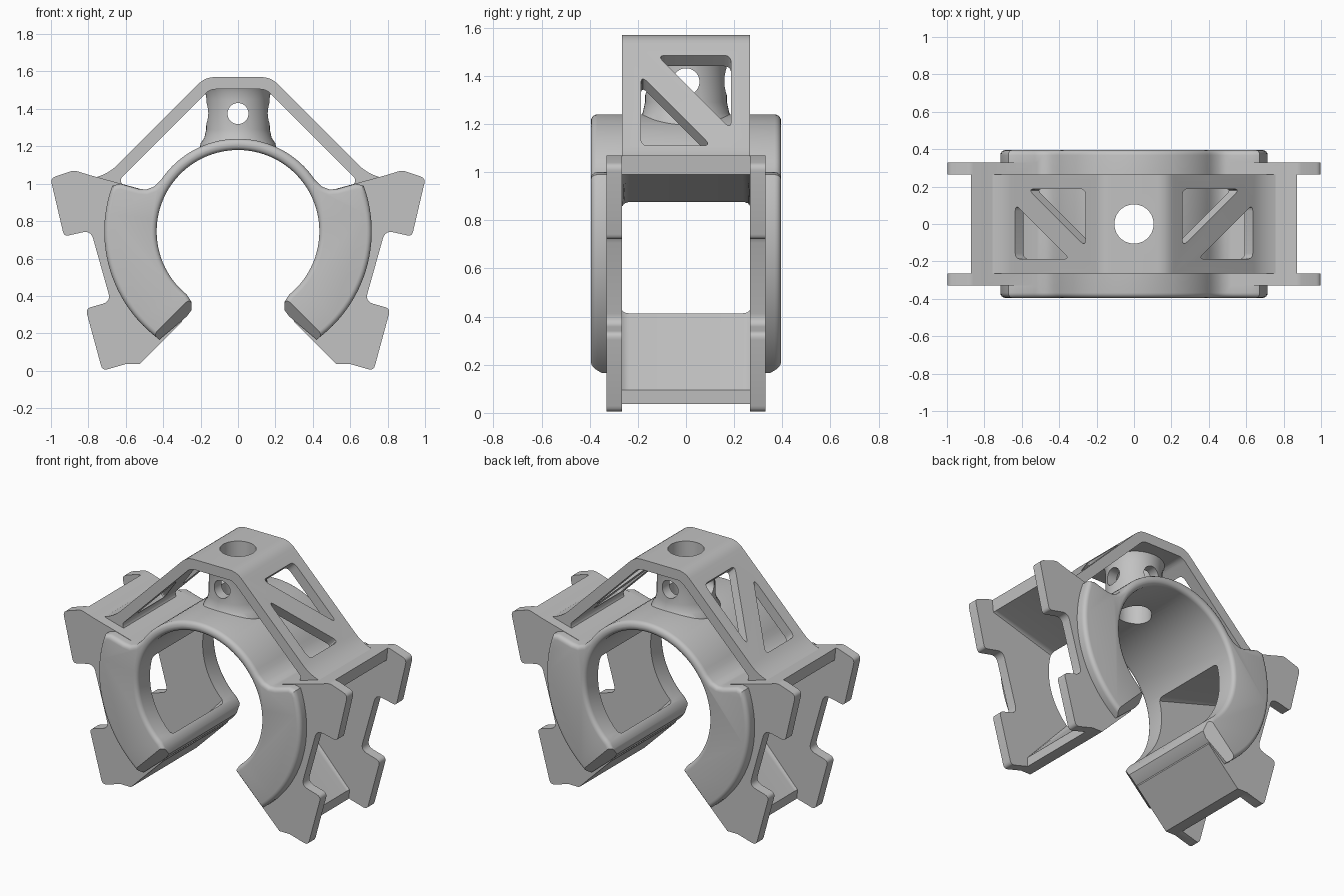
import bpy, bmesh
from math import sin, cos, pi, radians
from mathutils import Matrix, Vector

if "Cube" in bpy.data.objects:
    bpy.data.objects.remove(bpy.data.objects["Cube"], do_unlink=True)

grey = bpy.data.materials.new("plain grey")
grey.use_nodes = True
grey.diffuse_color = (0.54, 0.54, 0.54, 1)
grey.node_tree.nodes["Principled BSDF"].inputs["Base Color"].default_value = grey.diffuse_color

CENTRE, BORE, RIM, CHEEK = 0.745, 0.435, 0.495, 0.715
HALF, FLANGE, WIDE = 0.265, 0.33, 0.395
UPRIGHT = Matrix(((1, 0, 0, 0), (0, 0, 1, 0), (0, 1, 0, 0), (0, 0, 0, 1)))
SLOPE = Matrix(((1, 0, 0.707, 0), (0, 1, 0, 0), (-1, 0, 0.707, 1.745), (0, 0, 0, 1)))
JAW = Matrix(((0.707, 0, 0.707, 0.4), (0, 1, 0, 0), (0.707, 0, -0.707, 0.16), (0, 0, 0, 1)))


def arc(radius, start, end, steps):
    angles = [radians(start + (end - start) * i / steps) for i in range(steps + 1)]
    return [(radius * cos(a), CENTRE + radius * sin(a)) for a in angles]


def rounded(points, steps=5):
    """Soften each corner that carries a third value, its cut-back length."""
    result = []
    for i, p in enumerate(points):
        here = Vector(p[:2])
        if len(p) < 3:
            result.append(here)
            continue
        before, after = Vector(points[i - 1][:2]), Vector(points[(i + 1) % len(points)][:2])
        a = here + (before - here).normalized() * p[2]
        b = here + (after - here).normalized() * p[2]
        for k in range(steps + 1):
            t = k / steps
            result.append(a * (1 - t) ** 2 + here * 2 * t * (1 - t) + b * t * t)
    return result


def face_outward(bm):
    bmesh.ops.recalc_face_normals(bm, faces=bm.faces[:])
    if bm.calc_volume(signed=True) < 0:
        bmesh.ops.reverse_faces(bm, faces=bm.faces[:])


def finish(bm, name):
    face_outward(bm)
    mesh = bpy.data.meshes.new(name)
    bm.to_mesh(mesh)
    bm.free()
    obj = bpy.data.objects.new(name, mesh)
    bpy.context.collection.objects.link(obj)
    mesh.materials.append(grey)
    return obj


def prism(points, depth, frame=UPRIGHT):
    bm = bmesh.new()
    ends = [[bm.verts.new(frame @ Vector((p[0], p[1], w))) for p in points] for w in (-depth, depth)]
    for ring in ends:
        bm.faces.new(ring)
    for i in range(len(points)):
        j = (i + 1) % len(points)
        bm.faces.new((ends[0][i], ends[0][j], ends[1][j], ends[1][i]))
    face_outward(bm)
    return bm


def rod(name, radius, length, place, axis):
    bm = bmesh.new()
    turn = {"X": Matrix.Rotation(pi / 2, 4, "Y"), "Y": Matrix.Rotation(pi / 2, 4, "X"), "Z": Matrix()}
    bmesh.ops.create_cone(bm, cap_ends=True, segments=48, radius1=radius, radius2=radius,
                          depth=length, matrix=Matrix.Translation(place) @ turn[axis])
    return finish(bm, name)


# Clamp cheeks: half of an open ring, rounded on both rims
outline = arc(BORE, -51, 96, 42) + arc(RIM, 96, 34, 18)
outline += [(0.45, 0.984), (0.49, 0.969), (0.53, 0.972), (0.63, 1.0)]
outline += arc(CHEEK, 20, -54, 24)
outline += [(0.273, 0.291), (0.248, 0.325), (0.25, 0.37)]
bm = prism(outline, WIDE)
rims = [e for e in bm.edges if abs(e.verts[0].co.y - e.verts[1].co.y) < 1e-4]
bmesh.ops.bevel(bm, geom=rims, offset=0.027, segments=4, profile=0.5, affect="EDGES")
body = finish(bm, "clamp_body")

# Side flange with its upper and lower ears
ears = [(0.5, 0.966), (0.79, 1.045), (0.877, 1.072, 0.02), (1.003, 1.03, 0.03),
        (0.93, 0.718, 0.025), (0.787, 0.75, 0.045), (0.68, 0.37, 0.045),
        (0.815, 0.332, 0.03), (0.725, 0.0, 0.03), (0.595, 0.037), (0.523, 0.037), (0.3, 0.26)]
flange = finish(prism(rounded(ears) + arc(0.48, -52, 25, 20), FLANGE), "flange")

# Sloping bridge over the ring
truss = [(-0.06, 1.57), (0.175, 1.57, 0.05), (0.685, 1.06, 0.06), (0.76, 1.034),
         (0.7, 0.99), (0.61, 0.975), (0.632, 1.023, 0.02), (0.15, 1.505, 0.03), (-0.06, 1.505)]
bridge = finish(prism(rounded(truss), HALF), "bridge")

# Flared boss between ring and bridge
bm = bmesh.new()
flare = [(0, 1.187), (0.205, 1.187), (0.2, 1.215), (0.18, 1.245), (0.17, 1.29),
         (0.168, 1.45), (0.175, 1.49), (0.185, 1.515), (0, 1.515)]
chain = [bm.verts.new((r, 0, z)) for r, z in flare]
wire = [bm.edges.new(pair) for pair in zip(chain, chain[1:])]
bmesh.ops.spin(bm, geom=chain + wire, axis=(0, 0, 1), cent=(0, 0, 0), angle=2 * pi, steps=48)
bmesh.ops.remove_doubles(bm, verts=bm.verts[:], dist=1e-4)
boss = finish(bm, "boss")

# Side opening with softened long edges
gap = [(0.1, 0.796), (0.862, 0.99), (0.885, 1.2), (1.1, 1.2), (1.1, -0.1), (0.59, -0.1),
       (0.6, 0.095), (0.1, 0.595)]
bm = prism(gap, HALF)
longs = [e for e in bm.edges if 0.6 < e.calc_length() < 1]
bmesh.ops.bevel(bm, geom=longs, offset=0.03, segments=4, profile=0.5, affect="EDGES")
cutters = [finish(bm, "opening_cutter")]

# Chamfers on the jaw tips
for side in (-1, 1):
    wedge = [(-0.03, 0.297 * side), (0.13, 0.472 * side), (-0.03, 0.472 * side)]
    cutters.append(finish(prism(wedge, 0.5, JAW), "chamfer_cutter"))

# Triangular bridge windows and round holes
upper = [(0.26, -0.12, 0.035), (0.26, 0.187, 0.03), (0.567, 0.187, 0.035)]
lower = [(0.635, 0.105, 0.035), (0.635, -0.187, 0.03), (0.343, -0.187, 0.035)]
cutters += [finish(prism(rounded(t), 0.08, SLOPE), "window_cutter") for t in (upper, lower)]
cutters += [rod("bore_cutter", 0.105, 0.7, (0, 0, 1.35), "Z"),
            rod("cross_cutter", 0.056, 0.5, (0, 0, 1.375), "X"),
            rod("cross_cutter", 0.056, 0.44, (0, 0, 1.375), "Y")]

# Join the parts, then cut
bpy.context.view_layer.objects.active = body
tools = [(p, "UNION") for p in (flange, bridge, boss)] + [(c, "DIFFERENCE") for c in cutters]
for tool, kind in tools:
    tool.hide_render = True
    mod = body.modifiers.new("shape", "BOOLEAN")
    mod.operation, mod.solver, mod.object = kind, "EXACT", tool
    bpy.ops.object.modifier_apply(modifier=mod.name)
    bpy.data.objects.remove(tool, do_unlink=True)

# Keep one half and mirror it
bm = bmesh.new()
bm.from_mesh(body.data)
bmesh.ops.bisect_plane(bm, geom=bm.verts[:] + bm.edges[:] + bm.faces[:], dist=1e-5,
                       plane_co=(0, 0, 0), plane_no=(1, 0, 0), clear_inner=True)
bm.to_mesh(body.data)
bm.free()
mirror = body.modifiers.new("mirror", "MIRROR")
mirror.use_clip = True
bpy.ops.object.modifier_apply(modifier=mirror.name)

bpy.ops.object.select_all(action="DESELECT")
body.select_set(True)
bpy.ops.object.shade_smooth_by_angle(angle=radians(30))
